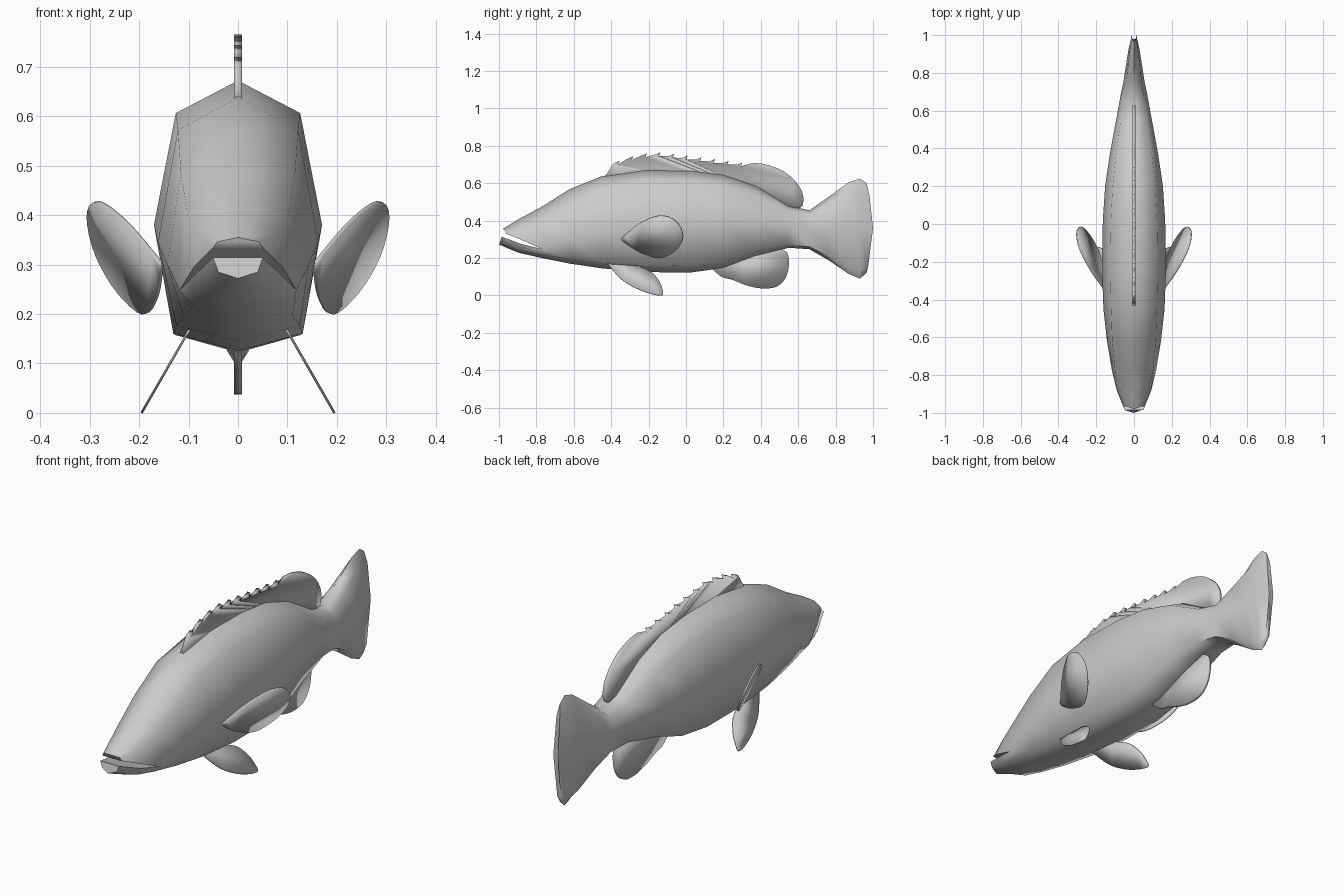
import bpy, bmesh, math
from mathutils import Vector

old = bpy.data.objects.get("Cube")
if old:
    bpy.data.objects.remove(old, do_unlink=True)

grey = bpy.data.materials.new("plain grey")
grey.use_nodes = True
tone = (0.6, 0.6, 0.6, 1)
grey.diffuse_color = tone
grey.node_tree.nodes["Principled BSDF"].inputs["Base Color"].default_value = tone


def finish(name, bm, angle):
    bmesh.ops.recalc_face_normals(bm, faces=bm.faces)
    mesh = bpy.data.meshes.new(name)
    bm.to_mesh(mesh)
    bm.free()
    mesh.materials.append(grey)
    obj = bpy.data.objects.new(name, mesh)
    bpy.context.collection.objects.link(obj)
    bpy.ops.object.select_all(action='DESELECT')
    obj.select_set(True)
    bpy.context.view_layer.objects.active = obj
    bpy.ops.object.shade_smooth_by_angle(angle=math.radians(angle))
    return obj


def bridge(bm, a, b):
    n = len(a)
    for i in range(n):
        j = (i + 1) % n
        bm.faces.new((a[i], a[j], b[j], b[i]))


def body_ring(bm, y, top, bottom, width, middle, bulge=0.0):
    """Eight-sided section; the shoulders grow squarer behind the head."""
    f = min(max((y + 0.77) / 0.35, 0), 1)
    shoulder = (0.86 - 0.12 * f, 0.72 + 0.16 * f)
    h = top - bottom
    right = [(0, top), (width * shoulder[0], bottom + h * shoulder[1]),
             (width, middle), (width * 0.77, bottom + h * 0.065), (0, bottom)]
    ring = right + [(-x, z) for x, z in right[3:0:-1]]
    return [bm.verts.new((x, y + bulge * (1 - (2 * (z - bottom) / h - 1) ** 2), z))
            for x, z in ring]


# Body and tail: y, top, bottom, half width, height of widest point
stations = [
    (-.77, .475, .200, .118, .248), (-.62, .57, .170, .143, .30),
    (-.45, .638, .145, .162, .345), (-.22, .672, .125, .170, .38),
    (.02, .67, .122, .165, .385), (.20, .648, .147, .153, .385),
    (.37, .59, .210, .128, .385), (.55, .48, .255, .095, .375),
    (.66, .455, .247, .075, .365), (.76, .525, .190, .055, .36),
    (.87, .605, .115, .038, .36), (.93, .625, .090, .028, .36),
    (.965, .60, .120, .012, .36, .035)]
bm = bmesh.new()
rings = [body_ring(bm, *s) for s in stations]
for a, b in zip(rings, rings[1:]):
    bridge(bm, a, b)
bm.faces.new(rings[-1])


# Jaws: two lofts from the front ring that share the mouth corners
def jaw(picks, sections):
    last = [rings[0][i] for i in picks]
    for y, lip, cheek, ridge in sections:
        half = [(*lip, y), (*cheek, y), (0, ridge, y - 0.015)]
        pts = half + [(-x, z, yy) for x, z, yy in half[1::-1]]
        ring = [bm.verts.new((x, yy, z)) for x, z, yy in pts]
        bridge(bm, last, ring)
        last = ring
    bm.faces.new(last)


jaw((2, 1, 0, 7, 6), [(-.88, (.088, .297), (.075, .36), .408),
                      (-.965, (.052, .332), (.042, .346), .355)])
jaw((2, 3, 4, 5, 6), [(-.88, (.092, .275), (.075, .24), .228),
                      (-.985, (.05, .314), (.04, .285), .272)])
finish("body", bm, 65)


def smooth(pts, steps=4):
    """Rounded open path through the given points."""
    p = [Vector(q) for q in [pts[0], *pts, pts[-1]]]
    out = []
    for a, b, c, d in zip(p, p[1:], p[2:], p[3:]):
        for k in range(steps):
            t = k / steps
            out.append(b + (c - a) * t / 2 + (2 * a - 5 * b + 4 * c - d) * t * t / 2
                       + (3 * b - a - 3 * c + d) * t ** 3 / 2)
    return [tuple(q) for q in out] + [pts[-1]]


def fin(name, outline, thickness, lean=None):
    """Thin plate with a (y, z) outline; lean gives x and makes a mirrored pair."""
    bm = bmesh.new()
    bm.faces.new([bm.verts.new((lean(y, z) if lean else 0, y, z)) for y, z in outline])
    obj = finish(name, bm, 30)
    solid = obj.modifiers.new("thickness", 'SOLIDIFY')
    solid.thickness = thickness
    solid.offset = 0
    if lean:
        obj.modifiers.new("pair", 'MIRROR')


# Dorsal fin: saw-toothed spines, then a rounded lobe
spines = [(-.44, .625), (-.395, .695)]
for i in range(10):
    y = -.355 + .073 * i
    z = .765 - (.9 * (y + .13) ** 2 if y < -.13 else .125 * (y + .13))
    spines += [(y - .03, z - .012), (y, z), (y - .008, z - .02)]
lobe = smooth([(.36, .708), (.43, .70), (.52, .665), (.59, .605),
               (.625, .54), (.622, .48), (.59, .466), (.55, .475)])
fin("dorsal_fin", spines + lobe + [(.5, .45), (.3, .56), (0, .62), (-.3, .60)], .016)

# Anal fin
anal = smooth([(.13, .15), (.19, .10), (.25, .083), (.32, .055), (.40, .038),
               (.48, .045), (.53, .09), (.55, .16), (.54, .23), (.49, .253)])
fin("anal_fin", anal + [(.45, .28), (.3, .23)], .016)

# Pectoral fins, swept out and back
pectoral = smooth([(-.345, .305), (-.25, .385), (-.14, .427), (-.055, .398), (-.015, .32),
                   (-.05, .245), (-.14, .20), (-.25, .235), (-.335, .29)])
fin("pectoral_fins", pectoral, .008, lambda y, z: .16 + .37 * y + .41 * z)

# Pelvic fins, splayed below the belly
pelvic = smooth([(-.42, .17), (-.35, .09), (-.27, .04), (-.19, .01), (-.127, .001),
                 (-.127, .035), (-.14, .07), (-.18, .12), (-.25, .155), (-.30, .175)])
fin("pelvic_fins", pelvic, .005, lambda y, z: .1 + .576 * (.165 - z))
